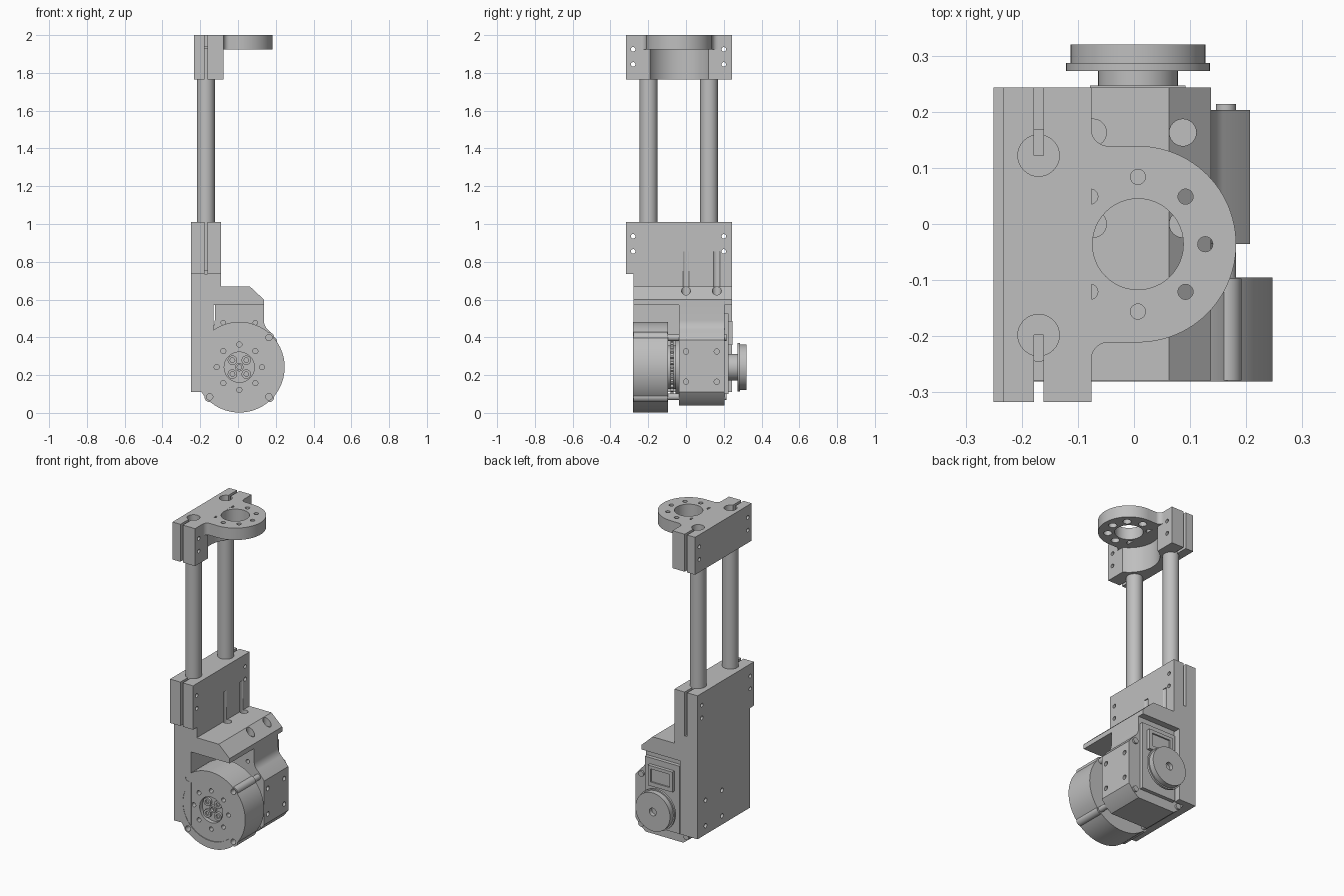
import bpy, bmesh, math

cube = bpy.data.objects.get("Cube")
if cube:
    bpy.data.objects.remove(cube)

GREY = (0.52, 0.52, 0.52, 1)
grey = bpy.data.materials.new("machined grey")
grey.use_nodes = True
grey.diffuse_color = GREY
grey.node_tree.nodes["Principled BSDF"].inputs["Base Color"].default_value = GREY

CX, CZ = 0.007, 0.242           # drive axis
RING_Y = -0.036                 # centre line of the top ring
ROD_X, ROD_Y = -0.17, (-0.198, 0.122)
PITCH_Y = (0, 0.163)


def prism(name, pts, axis, a, b):
    """Extrude a 2D outline along an axis from a to b."""
    place = {"x": lambda p, d: (d, p[0], p[1]),
             "y": lambda p, d: (p[0], d, p[1]),
             "z": lambda p, d: (p[0], p[1], d)}[axis]
    bm = bmesh.new()
    low = [bm.verts.new(place(p, a)) for p in pts]
    high = [bm.verts.new(place(p, b)) for p in pts]
    bm.faces.new(low)
    bm.faces.new(high)
    n = len(pts)
    for i in range(n):
        j = (i + 1) % n
        bm.faces.new((low[i], low[j], high[j], high[i]))
    bmesh.ops.recalc_face_normals(bm, faces=bm.faces)
    mesh = bpy.data.meshes.new(name)
    bm.to_mesh(mesh)
    bm.free()
    mesh.materials.append(grey)
    obj = bpy.data.objects.new(name, mesh)
    bpy.context.collection.objects.link(obj)
    return obj


def arc(cu, cv, r, start, end, n):
    angles = [math.radians(start + (end - start) * i / n) for i in range(n + 1)]
    return [(cu + r * math.cos(t), cv + r * math.sin(t)) for t in angles]


def cyl(name, c, r, axis, a, b, n=32):
    return prism(name, arc(c[0], c[1], r, 0, 360, n)[:-1], axis, a, b)


def box(name, x, y, z):
    return prism(name, [(x[0], y[0]), (x[1], y[0]), (x[1], y[1]), (x[0], y[1])], "z", *z)


def cut(obj, cutters):
    """Subtract each cutter, then discard it."""
    bpy.context.view_layer.objects.active = obj
    for c in cutters:
        c.hide_render = True
        m = obj.modifiers.new("cut", "BOOLEAN")
        m.operation, m.solver, m.object = "DIFFERENCE", "EXACT", c
        bpy.ops.object.modifier_apply(modifier=m.name)
        bpy.data.objects.remove(c)


def hole(c, r, axis, a, b, n=20):
    return cyl("cutter", c, r, axis, a, b, n)


def clamp_cuts(z0, z1, screw_z):
    """Clamp slots at both ends and the cross screw holes."""
    slot = (-0.178, -0.161)
    cuts = [box("cutter", slot, (-0.4, ROD_Y[0]), (z0, z1)),
            box("cutter", slot, (ROD_Y[1], 0.4), (z0, z1))]
    cuts += [hole((y, z), 0.012, "x", -0.4, 0.2) for y in (-0.28, 0.2) for z in screw_z]
    return cuts


def around(r, count, offset=0):
    """Points on a circle about the drive axis."""
    return arc(CX, CZ, r, offset, offset + 360, count)[:-1]


# Lower bracket: back plate, clamp block and chamfered arm
profile = [(-0.25, 0.11), (-0.13, 0.11), (-0.13, 0.57), (0.137, 0.57), (0.137, 0.6),
           (0.062, 0.67), (-0.09, 0.67), (-0.09, 1.01), (-0.25, 1.01)]
bracket = prism("lower_bracket", profile, "y", -0.317, 0.243)
cuts = [box("cutter", (-0.4, 0.4), (-0.4, -0.279), (0, 0.735))]
cuts += clamp_cuts(0.735, 1.1, (0.855, 0.935))
for y in PITCH_Y:
    cuts += [hole((x, y), 0.024, "z", 0.61, 0.855, 24) for x in (-0.073, 0.087)]
    cuts += [hole((y, z), 0.014, "x", -0.3, -0.2) for z in (0.165, 0.325)]
cut(bracket, cuts)

# Two guide rods
for y, side in zip(ROD_Y, ("front", "back")):
    cyl(side + "_rod", (ROD_X, y), 0.047, "z", 0.75, 1.93, 48)

# Upper clamp block, hollowed under the ring
clamp = box("upper_clamp", (-0.233, -0.076), (-0.317, 0.243), (1.765, 2.0))
cuts = [hole((CX, RING_Y), 0.175, "z", 1.7, 1.925, 96)]
cuts += [hole((ROD_X, y), 0.037, "z", 1.94, 2.1, 32) for y in ROD_Y]
cut(clamp, cuts + clamp_cuts(1.7, 2.1, (1.845, 1.925)))

# Mounting ring with filleted root
half = [(-0.1, 0.169)] + arc(-0.046, 0.169, 0.03, 180, 270, 8)
outline = [(x, y) for x, y in half]
outline += arc(CX, RING_Y, 0.175, 90, -90, 48)
outline += [(x, 2 * RING_Y - y) for x, y in reversed(half)]
ring = prism("mounting_ring", outline, "z", 1.925, 1.9999)
cuts = [hole((CX, RING_Y), 0.081, "z", 1.8, 2.1, 48)]
for p in arc(CX, RING_Y, 0.12, 0, 360, 8)[:-1]:
    cuts += [hole(p, 0.0135, "z", 1.8, 2.1), hole(p, 0.024, "z", 1.8, 1.965)]
cut(ring, cuts)

# Output drive: drum with recessed rotor face, hub and screws
drum = cyl("output_drum", (CX, CZ), 0.24, "y", -0.281, -0.095, 96)
cuts = [hole(p, 0.0135, "y", -0.4, -0.24) for p in around(0.12, 8)]
cuts += [hole((CX, CZ), 0.193, "y", -0.4, -0.276, 64), hole((CX, CZ), 0.08, "y", -0.4, -0.25, 48)]
cuts += [hole(p, 0.017, "y", -0.4, -0.2) for p in around(0.222, 4, 45)]
cut(drum, cuts)
for p in around(0.052, 4, 45):
    screw = cyl("hub_screw", p, 0.025, "y", -0.265, -0.24, 24)
    cut(screw, [hole(p, 0.013, "y", -0.3, -0.255, 6)])
hub = cyl("hub_centre", (CX, CZ), 0.022, "y", -0.268, -0.24, 24)
cut(hub, [hole((CX, CZ), 0.012, "y", -0.3, -0.25)])
for p in around(0.222, 4, 45):
    ear = cyl("drum_ear", p, 0.028, "y", -0.279, -0.097, 24)
    cut(ear, [hole(p, 0.017, "y", -0.4, -0.2)])
    cyl("standoff", p, 0.018, "y", -0.1, -0.03, 20)
    cyl("rear_screw", p, 0.018, "y", 0.19, 0.214, 20)

# Stacked stages between the drum and the motor
cyl("shaft_stage", (CX, CZ), 0.115, "y", -0.1, -0.03, 64)
teeth = [p for i in range(48) for p in
         arc(CX, CZ, 0.142 if i % 2 else 0.128, i * 7.5, i * 7.5 + 5, 1)]
prism("gear_stage", teeth, "y", -0.082, -0.066)
cyl("flange_stage", (CX, CZ), 0.142, "y", -0.055, -0.03, 64)

# Motor housing: chamfered square with raised neck
right = [(0.13, 0.57), (0.13, 0.49)] + arc(0.2, 0.49, 0.07, 180, 235, 6)
right += [(0.2, 0.385), (0.2, 0.11), (0.17, 0.07), (0.13, 0.04)]
outline = [(CX + x, z) for x, z in right] + [(CX - x, z) for x, z in reversed(right)]
housing = prism("motor_housing", outline, "y", -0.036, 0.203)
cuts = [hole((y, z), 0.014, "x", 0.17, 0.3) for y in PITCH_Y for z in (0.165, 0.325)]
cuts += [hole((CX + s * 0.085, 0.478), 0.012, "y", -0.1, 0.0) for s in (-1, 1)]
cut(housing, cuts)

# Rear cover and framed connector
box("rear_cover", (CX - 0.12, CX + 0.12), (0.2, 0.226), (0.1, 0.525))
connector = box("rear_connector", (CX - 0.085, CX + 0.085), (0.22, 0.247), (0.36, 0.487))
cut(connector, [box("cutter", (CX - 0.065, CX + 0.065), (0.238, 0.3), (0.385, 0.467))])

# Rear pulley
pulley = [cyl("pulley_stem", (CX, CZ), 0.071, "y", 0.2, 0.274, 48),
          cyl("pulley_flange", (CX, CZ), 0.128, "y", 0.273, 0.287, 64),
          cyl("pulley_disc", (CX, CZ), 0.12, "y", 0.286, 0.32, 64)]
cut(pulley[2], [hole((CX, CZ), 0.024, "y", 0.295, 0.4)])

# Smooth the round faces and keep edges crisp
for obj in bpy.context.scene.objects:
    if obj.type == "MESH":
        obj.select_set(True)
        bpy.context.view_layer.objects.active = obj
bpy.ops.object.shade_smooth_by_angle(angle=math.radians(25))
